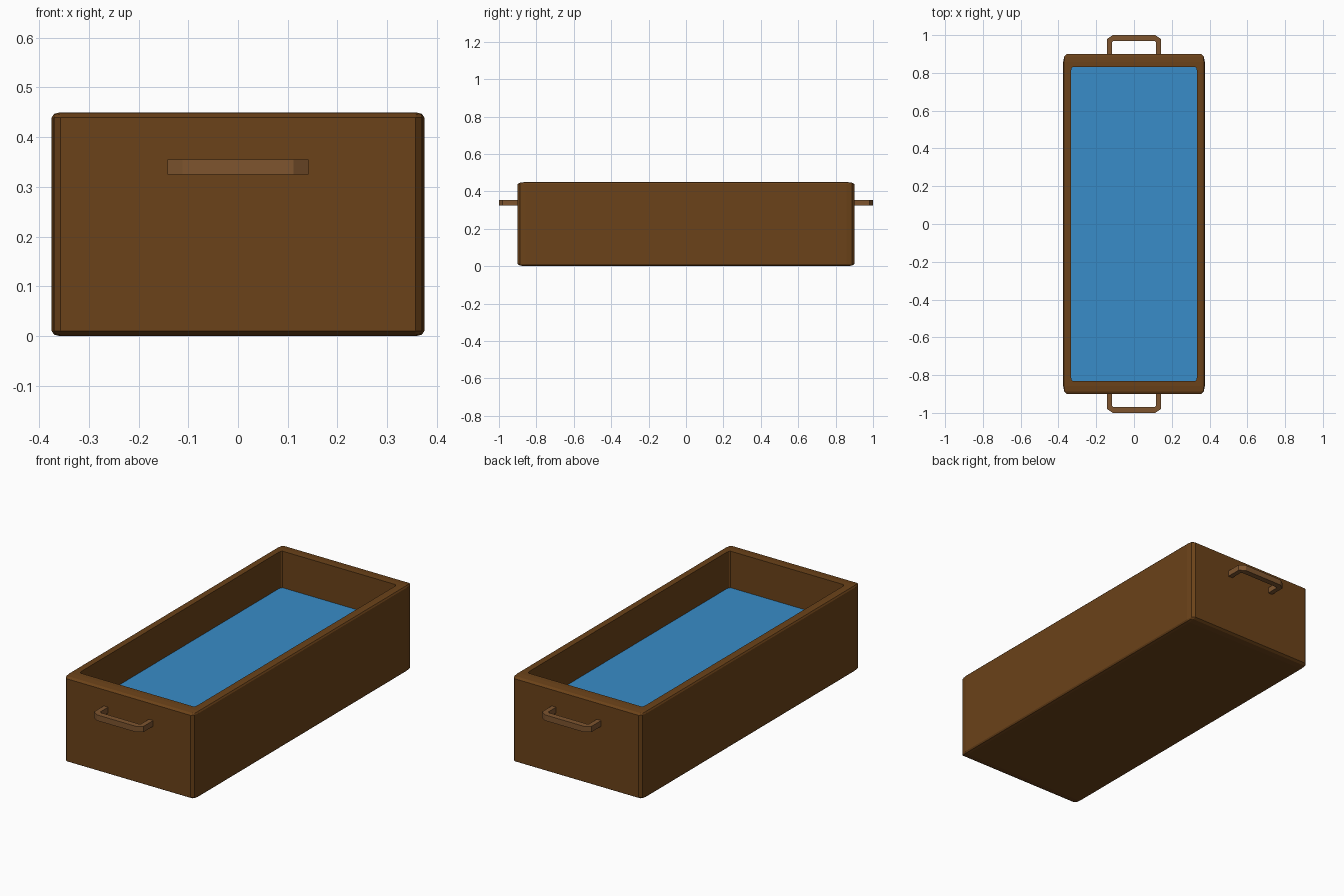
import bpy, bmesh

if "Cube" in bpy.data.objects:
    bpy.data.objects.remove(bpy.data.objects["Cube"])


def lin(*rgb):
    return tuple(((c / 255 + 0.055) / 1.055) ** 2.4 for c in rgb) + (1,)


def material(name, color):
    m = bpy.data.materials.new(name)
    m.diffuse_color = color
    m.use_nodes = True
    m.node_tree.nodes["Principled BSDF"].inputs["Base Color"].default_value = m.diffuse_color
    return m


wood = material("dark_wood", lin(107, 66, 25))
light_wood = material("light_wood", lin(126, 85, 47))
blue = material("water_blue", lin(56, 140, 200))


def finish(bm, name, mat):
    bmesh.ops.recalc_face_normals(bm, faces=bm.faces)
    me = bpy.data.meshes.new(name)
    bm.to_mesh(me)
    bm.free()
    ob = bpy.data.objects.new(name, me)
    bpy.context.collection.objects.link(ob)
    if mat:
        me.materials.append(mat)
    return ob


def box(name, size, z0, z1, bevel, mat, vertical_only=False):
    # bevel the unit cube first, then stretch it
    bm = bmesh.new()
    bmesh.ops.create_cube(bm, size=1)
    edges = [e for e in bm.edges if not vertical_only
             or abs(e.verts[0].co.z - e.verts[1].co.z) > 0.5]
    bmesh.ops.bevel(bm, geom=edges, offset=bevel, segments=2, profile=0.5, affect='EDGES')
    bmesh.ops.scale(bm, vec=(size[0], size[1], z1 - z0), verts=bm.verts)
    bmesh.ops.translate(bm, vec=(0, 0, (z0 + z1) / 2), verts=bm.verts)
    return finish(bm, name, mat)


# Trough body, hollowed by a cutter
body = box("trough_body", (0.75, 1.8), 0, 0.45, 0.024, wood)
cutter = box("cavity_cutter", (0.666, 1.66), 0.07, 0.6, 0.012, wood, True)
cutter.hide_render = True
cutter.hide_set(True)
cut = body.modifiers.new("cavity", 'BOOLEAN')
cut.operation = 'DIFFERENCE'
cut.solver = 'EXACT'
cut.object = cutter

# Water filling the lower part of the cavity
box("water", (0.668, 1.664), 0.06, 0.26, 0.012, blue, True)

# Bracket handles on both ends, extruded from a half outline
half = [(0.142, 0.89), (0.142, 0.98), (0.112, 1.0)]
inner = [(0.108, 0.97), (0.117, 0.963), (0.117, 0.89)]
outline = half + [(-x, y) for x, y in reversed(half)] \
    + [(-x, y) for x, y in reversed(inner)] + inner
for name, s in (("back_handle", 1), ("front_handle", -1)):
    bm = bmesh.new()
    face = bm.faces.new([bm.verts.new((x, s * y, 0.325)) for x, y in outline])
    ext = bmesh.ops.extrude_face_region(bm, geom=[face], use_keep_orig=True)
    top = [g for g in ext["geom"] if isinstance(g, bmesh.types.BMVert)]
    bmesh.ops.translate(bm, vec=(0, 0, 0.03), verts=top)
    finish(bm, name, light_wood)
